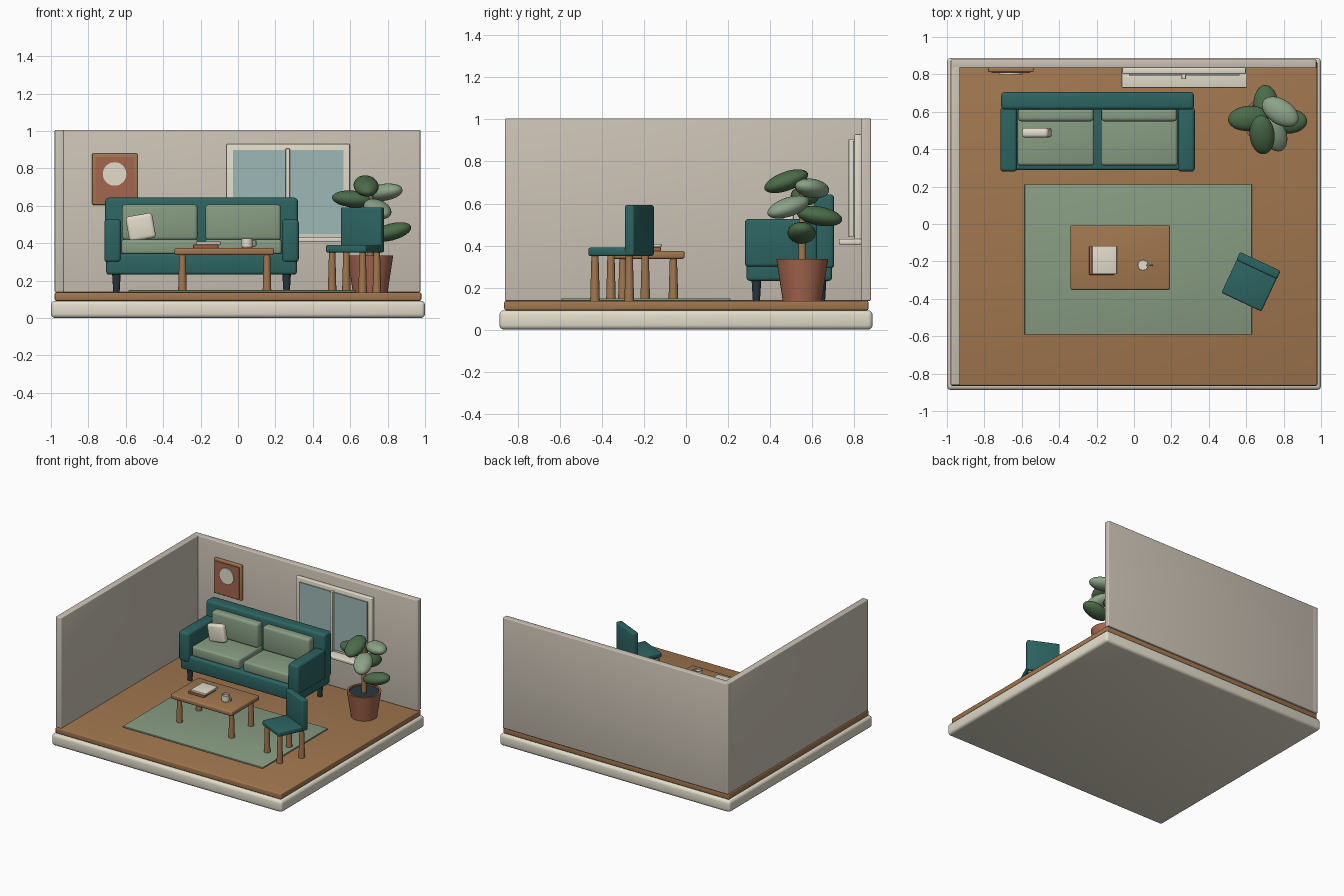
import bpy, bmesh, math
from mathutils import Vector, Matrix

if "Cube" in bpy.data.objects:
    bpy.data.objects.remove(bpy.data.objects["Cube"])


def mat(name, hexcol):
    ch = [int(hexcol[i:i + 2], 16) / 255 for i in (0, 2, 4)]
    m = bpy.data.materials.new(name)
    m.diffuse_color = [c / 12.92 if c < 0.04 else ((c + 0.055) / 1.055) ** 2.4 for c in ch] + [1]
    m.use_nodes = True
    m.node_tree.nodes["Principled BSDF"].inputs["Base Color"].default_value = m.diffuse_color
    return m


CREAM, WALL, WOOD = mat("cream", "E2DCCA"), mat("wall_paint", "CBC2B5"), mat("wood", "A1774F")
TEAL, SAGE, DARK = mat("teal", "2C6461"), mat("sage", "879C82"), mat("dark", "263840")
CLAY, GLASS, LEAF, PALE = mat("clay", "A5664E"), mat("glass", "9DB9B6"), mat("leaf", "4B6B49"), mat("pale_leaf", "8CA388")


def finish(ob, material):
    ob.data.materials.append(material)
    bpy.ops.object.select_all(action='DESELECT')
    ob.select_set(True)
    bpy.context.view_layer.objects.active = ob
    bpy.ops.object.shade_smooth_by_angle(angle=math.radians(35))
    return ob


def new_object(name, bm, material, loc=(0, 0, 0), rot=(0, 0, 0)):
    me = bpy.data.meshes.new(name)
    bm.to_mesh(me)
    bm.free()
    ob = bpy.data.objects.new(name, me)
    bpy.context.collection.objects.link(ob)
    ob.location, ob.rotation_euler = loc, rot
    return finish(ob, material)


def box(name, x, y, z, material, bevel=0.0, loc=(0, 0, 0), rot=(0, 0, 0)):
    """Rounded box given as (min, max) ranges."""
    bm = bmesh.new()
    bmesh.ops.create_cube(bm, size=1)
    for v in bm.verts:
        for i, r in enumerate((x, y, z)):
            v.co[i] = r[0] if v.co[i] < 0 else r[1]
    if bevel:
        bmesh.ops.bevel(bm, geom=bm.edges[:], offset=bevel, segments=3, profile=0.5, affect='EDGES')
    return new_object(name, bm, material, loc, rot)


def lathe(name, profile, material, loc, rot=(0, 0, 0), steps=32):
    """Spin (radius, height) points about z."""
    bm = bmesh.new()
    vs = [bm.verts.new((r, 0, h)) for r, h in profile]
    es = [bm.edges.new(p) for p in zip(vs, vs[1:])]
    bmesh.ops.spin(bm, geom=vs + es, cent=(0, 0, 0), axis=(0, 0, 1), angle=2 * math.pi, steps=steps)
    bmesh.ops.remove_doubles(bm, verts=bm.verts[:], dist=1e-5)
    bmesh.ops.recalc_face_normals(bm, faces=bm.faces[:])
    return new_object(name, bm, material, loc, rot)


def leg(name, x, y, z0, z1, r0, r1, material):
    return lathe(name, [(0, z0), (r0, z0), (r1, z1), (0, z1)], material, (x, y, 0), steps=20)


# room shell
box("base", (-1, 1), (-0.888, 0.888), (0, 0.092), CREAM, 0.022)
box("floor", (-0.98, 0.98), (-0.865, 0.868), (0.092, 0.137), WOOD, 0.008)
box("back_wall", (-0.98, 0.975), (0.833, 0.88), (0.137, 1.005), WALL, 0.006)
box("left_wall", (-0.98, -0.93), (-0.862, 0.88), (0.137, 1.005), WALL, 0.006)

# window
box("window_frame", (-0.062, 0.598), (0.802, 0.835), (0.41, 0.93), CREAM, 0.006)
box("window_glass", (-0.028, 0.565), (0.794, 0.81), (0.448, 0.897), GLASS)
box("window_mullion", (0.255, 0.277), (0.774, 0.802), (0.44, 0.905), CREAM, 0.003)
box("window_sill", (-0.066, 0.604), (0.728, 0.835), (0.405, 0.431), CREAM, 0.006)

# wall picture
box("picture_frame", (-0.78, -0.537), (0.812, 0.835), (0.605, 0.88), WOOD, 0.006)
box("picture_panel", (-0.762, -0.555), (0.806, 0.82), (0.623, 0.862), CLAY)
lathe("picture_disc", [(0, 0), (0.063, 0), (0.063, 0.01), (0, 0.01)], CREAM,
      (-0.66, 0.808, 0.77), (math.pi / 2, 0, 0))

# rug
box("rug", (-0.585, 0.63), (-0.592, 0.212), (0.137, 0.149), SAGE, 0.003)

# sofa
SX = -0.195
box("sofa_base", (-0.705, 0.315), (0.288, 0.695), (0.232, 0.345), TEAL, 0.015)
box("sofa_back", (-0.71, 0.32), (0.612, 0.705), (0.29, 0.643), TEAL, 0.018)
for s, side in ((-1, "left"), (1, "right")):
    def span(a, b):
        return tuple(sorted((SX + s * a, SX + s * b)))
    box(side + "_sofa_arm", span(0.43, 0.52), (0.28, 0.625), (0.298, 0.527), TEAL, 0.018)
    box(side + "_seat_cushion", span(0.018, 0.428), (0.313, 0.612), (0.34, 0.42), SAGE, 0.015)
    box(side + "_back_cushion", span(0.02, 0.425), (0.548, 0.62), (0.415, 0.607), SAGE, 0.02)
    for y, end in ((0.335, "front"), (0.645, "back")):
        leg(f"{end}_{side}_sofa_leg", SX + s * 0.455, y, 0.137, 0.236, 0.017, 0.023, DARK)
box("pillow", (-0.072, 0.072), (-0.026, 0.026), (-0.068, 0.068), CREAM, 0.018,
    (-0.52, 0.488, 0.485), (0, math.radians(-10), 0))

# coffee table
box("table_top", (-0.34, 0.193), (-0.353, -0.007), (0.337, 0.374), WOOD, 0.01)
for x in (-0.297, 0.155):
    for y in (-0.3, -0.06):
        leg("table_leg", x, y, 0.148, 0.34, 0.023, 0.017, WOOD)

# books
box("lower_book", (-0.24, -0.105), (-0.272, -0.12), (0.374, 0.392), CLAY, 0.003)
box("upper_book", (-0.224, -0.092), (-0.268, -0.117), (0.392, 0.408), CREAM, 0.003)

# mug
lathe("mug", [(0, 0), (0.026, 0), (0.03, 0.005), (0.03, 0.05), (0.025, 0.05), (0.025, 0.038), (0, 0.038)],
      CREAM, (0.048, -0.22, 0.374))
bpy.ops.mesh.primitive_torus_add(major_radius=0.016, minor_radius=0.0045, major_segments=24, minor_segments=8,
                                 location=(0.082, -0.22, 0.4), rotation=(math.pi / 2, 0, 0))
handle = bpy.context.object
handle.name = "mug_handle"
finish(handle, CREAM)

# chair, turned toward the table
C, A = Vector((0.625, -0.309, 0)), math.radians(-25)
box("chair_seat", (-0.118, 0.118), (-0.12, 0.118), (0.35, 0.39), TEAL, 0.01, C, (0, 0, A))
box("chair_back", (-0.12, 0.12), (0.072, 0.12), (0.352, 0.592), TEAL, 0.01, C, (0, 0, A))
for sx in (-1, 1):
    for sy in (-1, 1):
        p = C + Matrix.Rotation(A, 3, 'Z') @ Vector((sx * 0.09, sy * 0.09 - 0.005, 0))
        leg("chair_leg", p.x, p.y, 0.137, 0.353, 0.023, 0.017, WOOD)

# potted plant
PX, PY = 0.707, 0.553
lathe("pot", [(0, 0.137), (0.093, 0.137), (0.123, 0.335), (0.108, 0.335), (0.106, 0.315), (0, 0.315)],
      CLAY, (PX, PY, 0), steps=40)
lathe("soil", [(0, 0.31), (0.107, 0.31), (0.107, 0.326), (0, 0.326)], DARK, (PX, PY, 0))
leg("plant_stem", PX, PY, 0.32, 0.66, 0.019, 0.014, WOOD)

# leaves: centre, heading, upward tilt outward (degrees)
leaves = [((0.82, 0.55, 0.46), 0, 15, LEAF), ((0.705, 0.635, 0.54), 92, -10, LEAF),
          ((0.745, 0.487, 0.583), -65, -18, PALE), ((0.612, 0.565, 0.636), 185, 5, LEAF),
          ((0.782, 0.6, 0.672), -33, 8, PALE), ((0.685, 0.477, 0.706), -85, -20, LEAF)]
for loc, heading, tilt, m in leaves:
    bm = bmesh.new()
    bmesh.ops.create_uvsphere(bm, u_segments=24, v_segments=14, radius=1)
    bmesh.ops.scale(bm, vec=(0.11, 0.067, 0.045), verts=bm.verts[:])
    new_object("plant_leaf", bm, m, loc, (0, math.radians(-tilt), math.radians(heading)))
